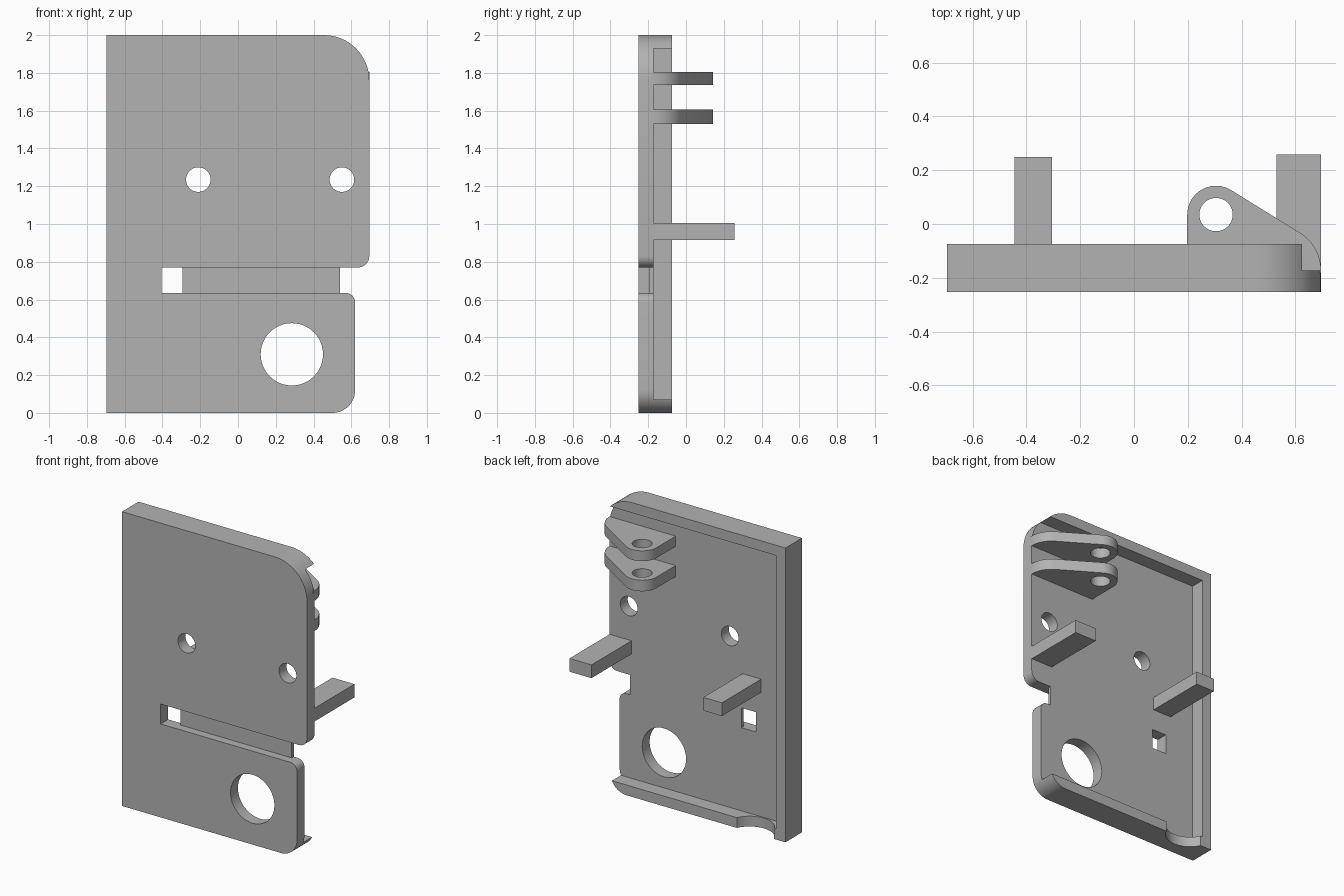
import bpy
import bmesh
from math import radians, cos, sin
from mathutils import Vector

cube = bpy.data.objects.get("Cube")
if cube:
    bpy.data.objects.remove(cube, do_unlink=True)

grey = bpy.data.materials.new("plain grey")
grey.use_nodes = True
COLOUR = (0.45, 0.45, 0.45, 1)
grey.diffuse_color = COLOUR
grey.node_tree.nodes["Principled BSDF"].inputs["Base Color"].default_value = COLOUR


def arc(cx, cy, r, start, end, steps=16):
    """Points along a circular arc, angles in degrees."""
    angles = [radians(start + (end - start) * i / steps) for i in range(steps + 1)]
    return [(cx + r * cos(a), cy + r * sin(a)) for a in angles]


def circle(cx, cy, r):
    return arc(cx, cy, r, 0, 360, 48)[:-1]


def prism(name, points, low, high, axis):
    """Extrude a closed profile along y (profile in xz) or z (profile in xy)."""
    bm = bmesh.new()
    place = (lambda u, v: (u, low, v)) if axis == "y" else (lambda u, v: (u, v, low))
    face = bm.faces.new([bm.verts.new(place(u, v)) for u, v in points])
    offset = Vector((0, high - low, 0) if axis == "y" else (0, 0, high - low))
    top = bmesh.ops.extrude_face_region(bm, geom=[face])["geom"]
    bmesh.ops.translate(bm, vec=offset,
                        verts=[v for v in top if isinstance(v, bmesh.types.BMVert)])
    bmesh.ops.recalc_face_normals(bm, faces=bm.faces)
    mesh = bpy.data.meshes.new(name)
    bm.to_mesh(mesh)
    bm.free()
    mesh.materials.append(grey)
    obj = bpy.data.objects.new(name, mesh)
    bpy.context.collection.objects.link(obj)
    return obj


def box(name, x0, x1, y0, y1, z0, z1):
    return prism(name, [(x0, y0), (x1, y0), (x1, y1), (x0, y1)], z0, z1, "z")


def activate(obj):
    bpy.ops.object.select_all(action="DESELECT")
    obj.select_set(True)
    bpy.context.view_layer.objects.active = obj


def cut(obj, cutter):
    """Subtract a cutter from a part and discard the cutter."""
    mod = obj.modifiers.new("cut", "BOOLEAN")
    mod.operation = "DIFFERENCE"
    mod.solver = "EXACT"
    mod.object = cutter
    activate(obj)
    bpy.ops.object.modifier_apply(modifier=mod.name)
    bpy.data.objects.remove(cutter, do_unlink=True)


def smooth(obj):
    activate(obj)
    bpy.ops.object.shade_smooth_by_angle(angle=radians(30))


LEFT, RIGHT = -0.695, 0.695
FRONT, FLOOR, BACK = -0.252, -0.172, -0.075
SLOT_LOW, SLOT_HIGH = 0.635, 0.77

# Plate outline with rounded corners and a notch in the edge
outline = [(LEFT, 0)]
outline += arc(0.5, 0.12, 0.12, -90, 0)
outline += arc(0.57, SLOT_LOW - 0.05, 0.05, 0, 90, 8)
outline += [(0.54, SLOT_LOW), (0.54, SLOT_HIGH)]
outline += arc(RIGHT - 0.06, SLOT_HIGH + 0.06, 0.06, -90, 0, 8)
outline += arc(RIGHT - 0.24, 1.76, 0.24, 0, 90)
outline += [(LEFT, 2)]
plate = prism("back_plate", outline, FRONT, BACK, "y")

# Hollow the back, leaving a rim on three sides
cut(plate, box("pocket", LEFT + 0.07, 1, FLOOR, 0.2, 0.07, 1.93))

# Scallop in the bottom rim
cut(plate, prism("scallop", circle(-0.47, -0.011, 0.154), -0.1, 0.2, "z"))

# Front groove and its window
cut(plate, box("groove", -0.405, 0.6, -0.4, -0.195, SLOT_LOW, SLOT_HIGH))
cut(plate, box("window", -0.405, -0.295, -0.3, 0, SLOT_LOW, SLOT_HIGH))

# Round holes through the plate
for x, z, r in ((-0.21, 1.235, 0.065), (0.55, 1.235, 0.065), (0.285, 0.31, 0.165)):
    cut(plate, prism("hole", circle(x, z, r), -0.4, 0, "y"))
smooth(plate)

# Posts on the back
for side, x0, x1, reach in (("right", -0.445, -0.305, 0.25), ("left", 0.53, RIGHT, 0.258)):
    box(side + "_post", x0, x1, FLOOR - 0.01, reach, 0.915, 1.005)

# Pair of hinge lugs
lug = [(0.198, FLOOR - 0.01), (RIGHT, FLOOR - 0.01)]
lug += arc(RIGHT - 0.16, -0.17, 0.16, 0, 57, 12)
lug += arc(0.305, 0.035, 0.107, 57, 180, 24)
for level, z0, z1 in (("lower", 1.53, 1.605), ("upper", 1.735, 1.805)):
    hinge = prism(level + "_hinge_lug", lug, z0, z1, "z")
    cut(hinge, prism("pin_hole", circle(0.305, 0.035, 0.062), 1, 2, "z"))
    smooth(hinge)
